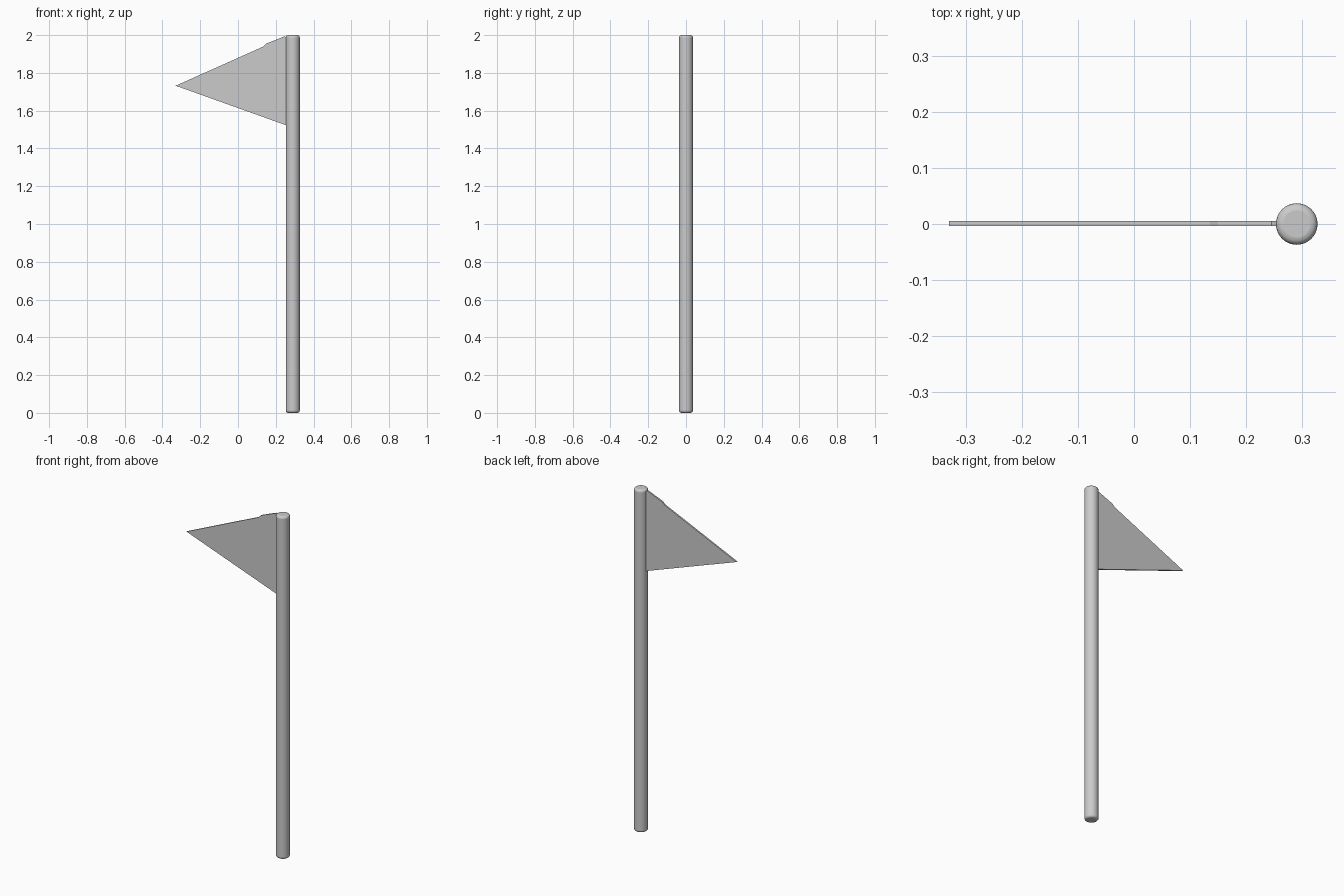
import bpy, bmesh, math

if "Cube" in bpy.data.objects:
    bpy.data.objects.remove(bpy.data.objects["Cube"], do_unlink=True)

POLE_X = 0.29
RADIUS = 0.037
HEIGHT = 2.0

# One plain grey for everything
grey = bpy.data.materials.new("plain grey")
grey.use_nodes = True
colour = (0.6, 0.6, 0.6, 1)
grey.diffuse_color = colour
grey.node_tree.nodes["Principled BSDF"].inputs["Base Color"].default_value = colour

# Pole: cylinder with rounded rims
bpy.ops.mesh.primitive_cylinder_add(vertices=48, radius=RADIUS, depth=HEIGHT,
                                    location=(POLE_X, 0, HEIGHT / 2))
pole = bpy.context.object
pole.name = "pole"
pole.data.materials.append(grey)
bevel = pole.modifiers.new("rounded rims", "BEVEL")
bevel.width = 0.013
bevel.segments = 4
bevel.limit_method = "ANGLE"
bevel.angle_limit = math.radians(60)
bpy.ops.object.shade_smooth_by_angle(angle=math.radians(35))

# Pennant: thin triangular slab whose hoist edge is sunk into the pole
outline = [(-0.33, 1.732), (0.257, 1.522), (0.27, 1.522), (0.27, 1.985),
           (0.245, 1.993), (0.15, 1.955), (0.135, 1.94)]
THICKNESS = 0.009
bm = bmesh.new()
face = bm.faces.new([bm.verts.new((x, 0.001 - THICKNESS / 2, z)) for x, z in outline])
back = bmesh.ops.extrude_face_region(bm, geom=[face])
bmesh.ops.translate(bm, vec=(0, THICKNESS, 0),
                    verts=[v for v in back["geom"] if isinstance(v, bmesh.types.BMVert)])
bmesh.ops.recalc_face_normals(bm, faces=bm.faces)
mesh = bpy.data.meshes.new("pennant")
bm.to_mesh(mesh)
bm.free()
mesh.materials.append(grey)
bpy.context.collection.objects.link(bpy.data.objects.new("pennant", mesh))
